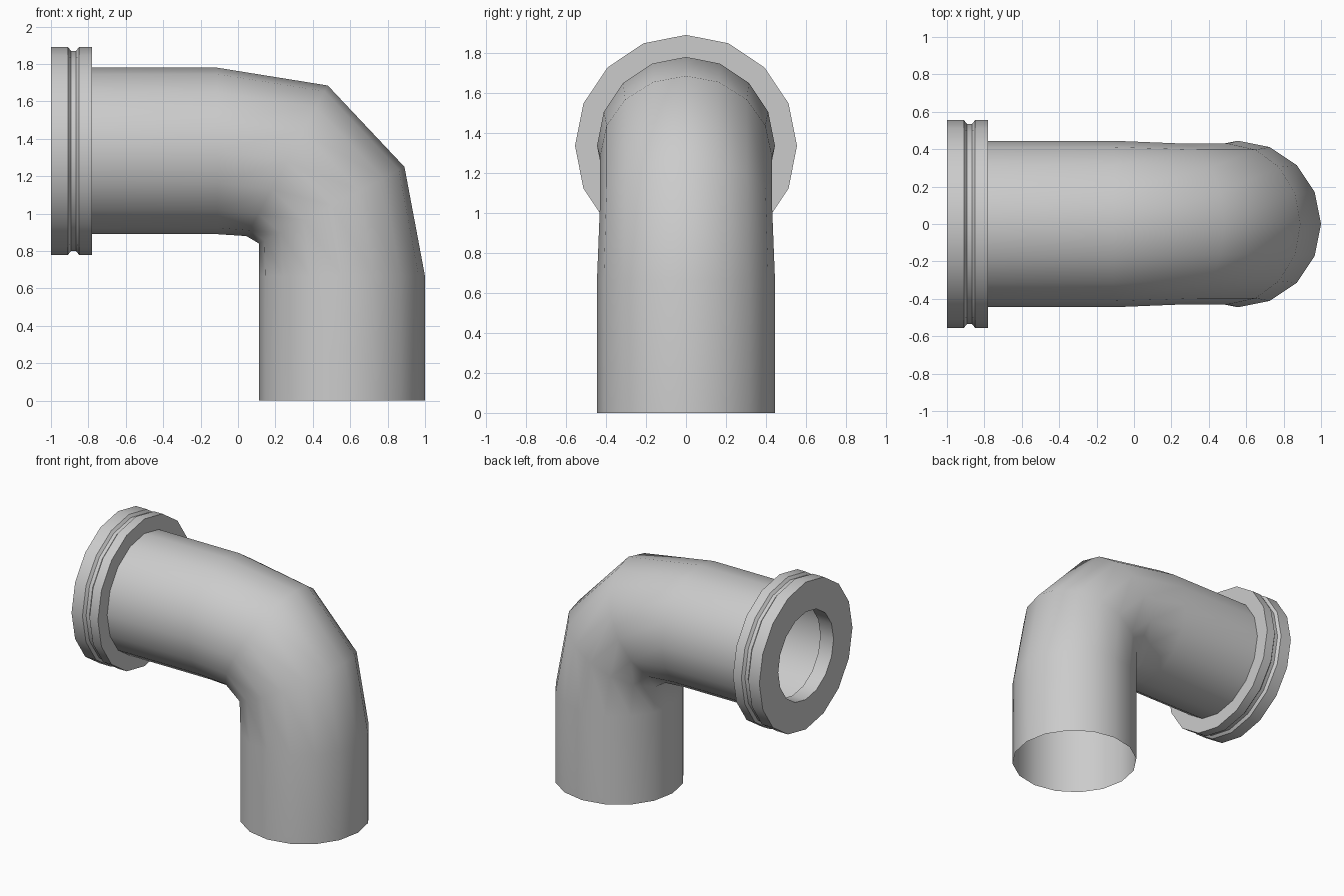
import bpy, bmesh
from math import sin, cos, tau
from mathutils import Vector

if "Cube" in bpy.data.objects:
    bpy.data.objects.remove(bpy.data.objects["Cube"])

SIDES = 16


def loft(name, rings, angle):
    """Skin rings given as (centre, in-plane radius vector, y radius)."""
    bm = bmesh.new()
    loops = []
    for centre, up, ry in rings:
        loops.append([bm.verts.new(Vector(centre) + Vector(up) * cos(tau * i / SIDES)
                                   + Vector((0, ry * sin(tau * i / SIDES), 0)))
                      for i in range(SIDES)])
    for a, b in zip(loops, loops[1:]):
        for i in range(SIDES):
            j = (i + 1) % SIDES
            bm.faces.new((a[i], a[j], b[j], b[i]))
    bmesh.ops.recalc_face_normals(bm, faces=bm.faces)
    mesh = bpy.data.meshes.new(name)
    bm.to_mesh(mesh)
    bm.free()
    obj = bpy.data.objects.new(name, mesh)
    bpy.context.collection.objects.link(obj)
    bpy.ops.object.select_all(action='DESELECT')
    obj.select_set(True)
    bpy.context.view_layer.objects.active = obj
    bpy.ops.object.shade_smooth_by_angle(angle=angle)
    return obj


# Elbow pipe: outer (x, z), inner (x, z), half width of each ring
sections = [
    ((-0.78, 1.78), (-0.78, 0.89), 0.445),
    ((-0.11, 1.78), (-0.11, 0.89), 0.445),
    ((0.48, 1.685), (0.045, 0.88), 0.43),
    ((0.89, 1.25), (0.112, 0.84), 0.43),
    ((1.0, 0.665), (0.112, 0.665), 0.445),
    ((1.0, 0.0), (0.112, 0.0), 0.445),
]
pipe_rings = []
for (ox, oz), (ix, iz), ry in sections:
    pipe_rings.append((((ox + ix) / 2, 0, (oz + iz) / 2),
                       ((ox - ix) / 2, 0, (oz - iz) / 2), ry))
loft("elbow_pipe", pipe_rings, 1.0)

# Grooved end flange with a narrower mouth: (x, radius) profile
profile = [
    (-0.89, 0.445), (-0.89, 0.33), (-1.0, 0.33), (-1.0, 0.555),
    (-0.909, 0.555), (-0.893, 0.535), (-0.866, 0.535), (-0.85, 0.555),
    (-0.78, 0.555), (-0.78, 0.445), (-0.89, 0.445),
]
loft("end_flange", [((x, 0, 1.335), (0, 0, r), r) for x, r in profile], 0.6)
